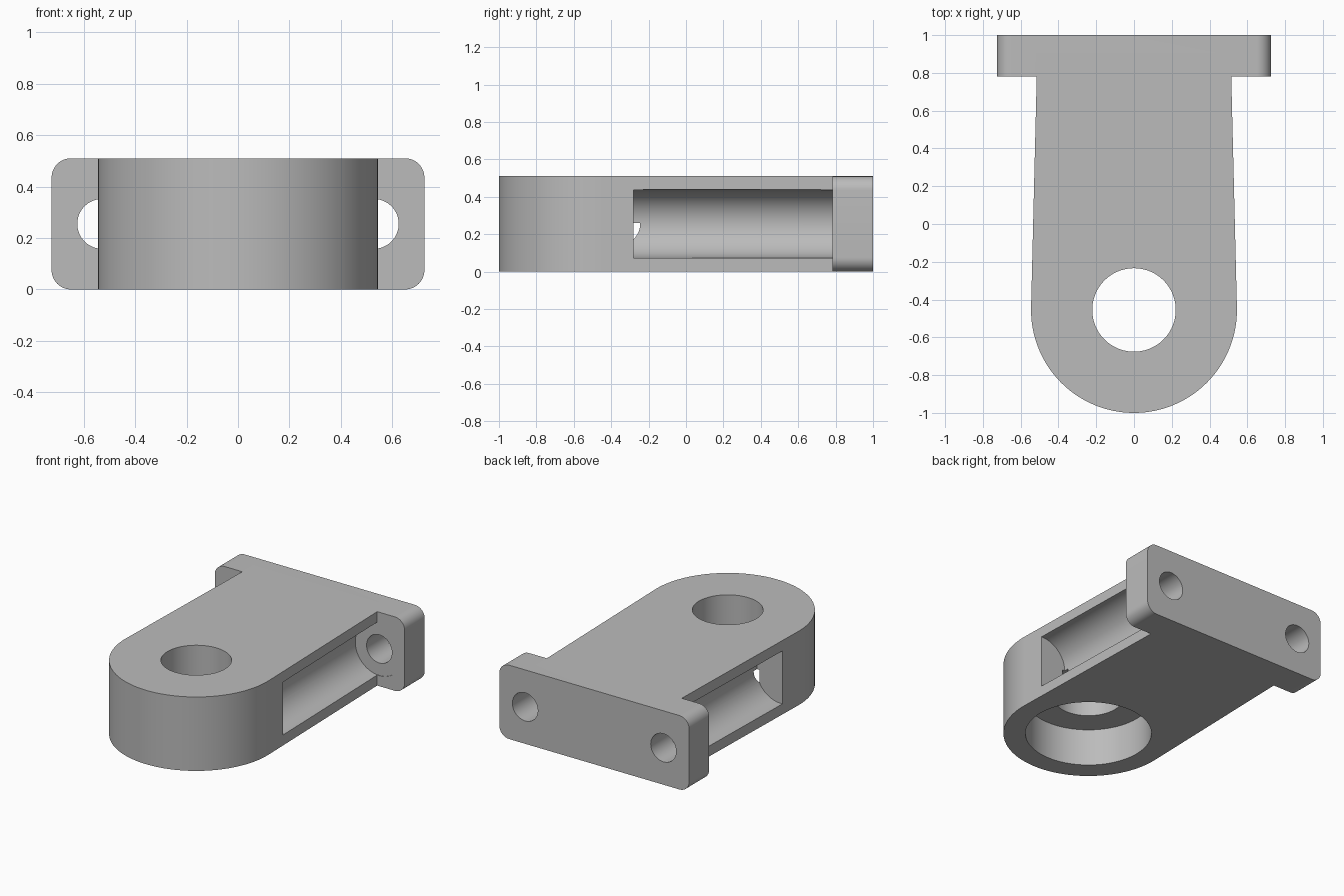
import bpy
import bmesh
from math import cos, sin, pi, radians
from mathutils import Matrix, Vector

if "Cube" in bpy.data.objects:
    bpy.data.objects.remove(bpy.data.objects["Cube"])

HEIGHT = 0.51
EYE_Y = -0.455          # centre of the rounded end and its bore
FLANGE_Y = 0.782        # front face of the mounting flange
BOLT_X, BOLT_Z = 0.528, HEIGHT / 2

grey = bpy.data.materials.new("plain grey")
grey.use_nodes = True
colour = (0.5, 0.5, 0.5, 1)
grey.diffuse_color = colour
grey.node_tree.nodes["Principled BSDF"].inputs["Base Color"].default_value = colour


def arc(cx, cy, r, start, end, steps):
    """Points on an arc, both ends included."""
    angles = [start + (end - start) * i / steps for i in range(steps + 1)]
    return [(cx + r * cos(a), cy + r * sin(a)) for a in angles]


def prism(name, outline, low, high, along_y=False):
    """Extrude a closed outline along z (xy outline) or along y (xz outline)."""
    bm = bmesh.new()
    if along_y:
        verts = [bm.verts.new((u, low, v)) for u, v in outline]
        direction = Vector((0, high - low, 0))
    else:
        verts = [bm.verts.new((u, v, low)) for u, v in outline]
        direction = Vector((0, 0, high - low))
    face = bm.faces.new(verts)
    grown = bmesh.ops.extrude_face_region(bm, geom=[face])["geom"]
    moved = [g for g in grown if isinstance(g, bmesh.types.BMVert)]
    bmesh.ops.translate(bm, verts=moved, vec=direction)
    bmesh.ops.recalc_face_normals(bm, faces=bm.faces)
    mesh = bpy.data.meshes.new(name)
    bm.to_mesh(mesh)
    bm.free()
    mesh.materials.append(grey)
    obj = bpy.data.objects.new(name, mesh)
    bpy.context.collection.objects.link(obj)
    return obj


def cylinder(name, cu, cv, r, low, high, along_y=False):
    circle = arc(cu, cv, r, 0, 2 * pi, 96)[:-1]
    return prism(name, circle, low, high, along_y)


def combine(target, tool, operation):
    """Apply a boolean and discard the tool."""
    tool.hide_render = True
    mod = target.modifiers.new(tool.name, "BOOLEAN")
    mod.operation = operation
    mod.solver = "EXACT"
    mod.object = tool
    bpy.context.view_layer.objects.active = target
    bpy.ops.object.modifier_apply(modifier=mod.name)
    bpy.data.objects.remove(tool)


# Tapered arm with a full round end
taper = 0.024
outline = arc(0, EYE_Y, 0.545, -pi - taper, taper, 96)
outline += [(0.512, 0.9), (-0.512, 0.9)]
bracket = prism("bracket_body", outline, 0, HEIGHT)

# Mounting flange with rounded corners
W, R = 0.725, 0.075
corners = [(W - R, HEIGHT - R), (R - W, HEIGHT - R), (R - W, R), (W - R, R)]
rounded = []
for i, (cx, cz) in enumerate(corners):
    rounded += arc(cx, cz, R, i * pi / 2, (i + 1) * pi / 2, 12)
combine(bracket, prism("flange", rounded, FLANGE_Y, 1.0, True), "UNION")

# Through bore and wide counterbore from below
combine(bracket, cylinder("bore", 0, EYE_Y, 0.221, -0.1, 0.7), "DIFFERENCE")
combine(bracket, cylinder("counterbore", 0, EYE_Y, 0.404, -0.1, 0.26), "DIFFERENCE")

# Side channels for the bolts, with holes through the flange
for side in (-1, 1):
    x = side * BOLT_X
    combine(bracket, cylinder("bolt_channel", x, BOLT_Z, 0.183, -0.28,
                              FLANGE_Y + 0.004, True), "DIFFERENCE")
    combine(bracket, cylinder("bolt_hole", x, BOLT_Z, 0.097, 0.5, 1.1, True),
            "DIFFERENCE")

# Smooth curved walls, sharp rims
bpy.ops.object.select_all(action="DESELECT")
bracket.select_set(True)
bpy.context.view_layer.objects.active = bracket
bpy.ops.object.shade_smooth_by_angle(angle=radians(25))
